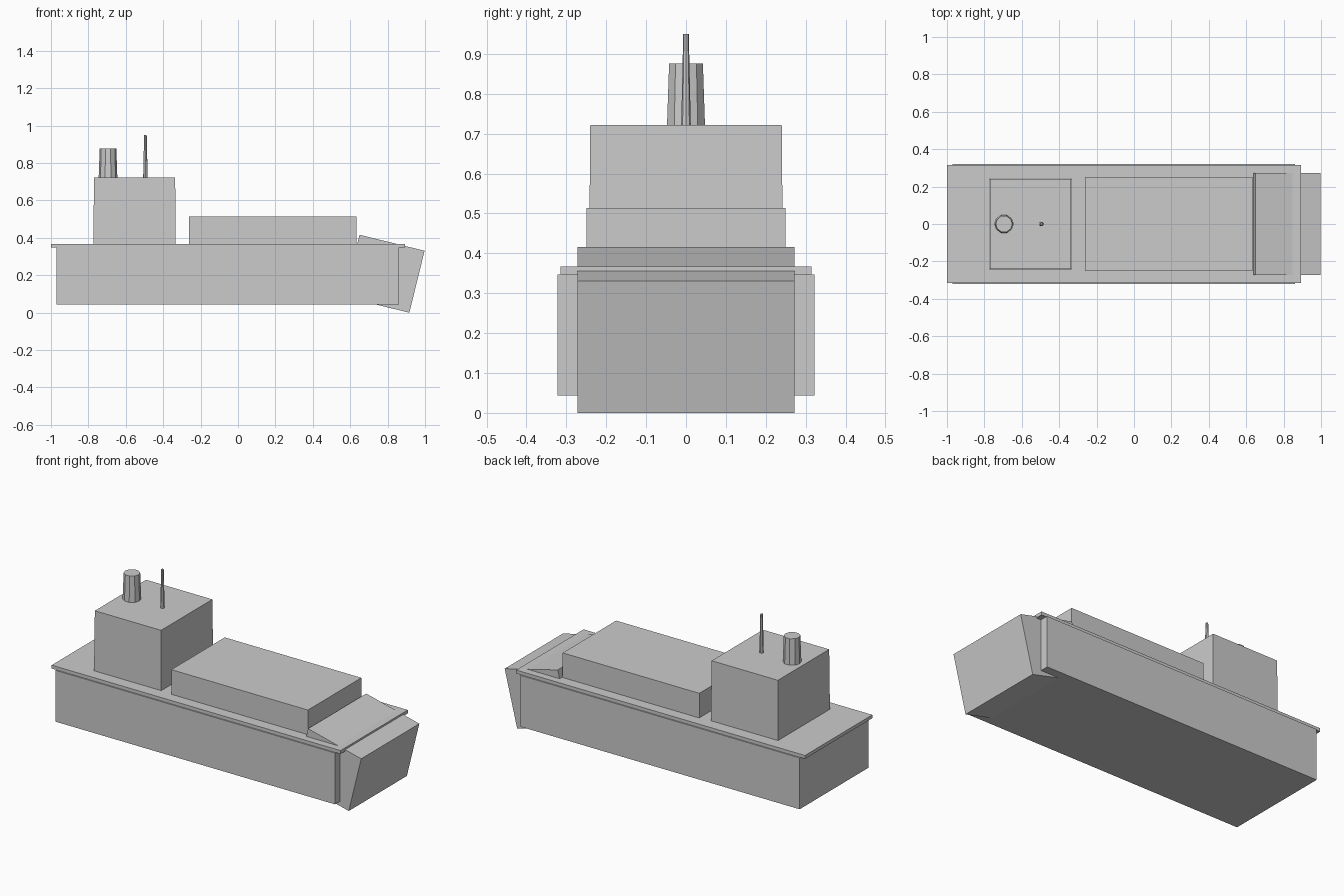
import bpy
import math

cube = bpy.data.objects.get("Cube")
if cube:
    bpy.data.objects.remove(cube, do_unlink=True)

# One plain grey for the whole ship
grey = bpy.data.materials.new("light_grey")
grey.use_nodes = True
COLOUR = (0.6, 0.6, 0.6, 1)
grey.diffuse_color = COLOUR
grey.node_tree.nodes["Principled BSDF"].inputs["Base Color"].default_value = COLOUR


def finish(name):
    obj = bpy.context.object
    obj.name = name
    obj.data.materials.append(grey)
    return obj


def box(name, x0, x1, half_width, z0, z1, taper=0.0, tilt=0.0):
    """Box centred on y = 0, optionally narrowed at the top or pitched about y."""
    bpy.ops.mesh.primitive_cube_add(
        size=1, location=((x0 + x1) / 2, 0, (z0 + z1) / 2), rotation=(0, tilt, 0))
    obj = finish(name)
    size = (x1 - x0, 2 * half_width, z1 - z0)
    for v in obj.data.vertices:
        inset = 2 * taper if v.co.z > 0 else 0
        v.co.x *= size[0] - inset
        v.co.y *= size[1] - inset
        v.co.z *= size[2]
    return obj


def pipe(name, x, sides, r_low, r_high, z0, z1):
    """Tapered upright pipe on the centre line."""
    bpy.ops.mesh.primitive_cone_add(
        vertices=sides, radius1=r_low, radius2=r_high, depth=z1 - z0,
        location=(x, 0, (z0 + z1) / 2), rotation=(0, 0, math.pi / 2))
    return finish(name)


# Hull, deck plate and pitched bow block
box("hull", -0.97, 0.86, 0.322, 0.043, 0.347)
box("deck", -1.0, 0.892, 0.315, 0.347, 0.367)
box("bow", 0.604, 0.962, 0.272, 0.037, 0.378, tilt=math.radians(13.8))

# Cargo block and deckhouse
box("cargo_hold", -0.262, 0.633, 0.25, 0.367, 0.513)
box("deckhouse", -0.773, -0.333, 0.243, 0.367, 0.722, taper=0.003)

# Funnel and mast on the deckhouse roof
pipe("funnel", -0.695, 10, 0.05, 0.0445, 0.722, 0.876)
pipe("mast", -0.495, 8, 0.012, 0.007, 0.722, 0.95)
